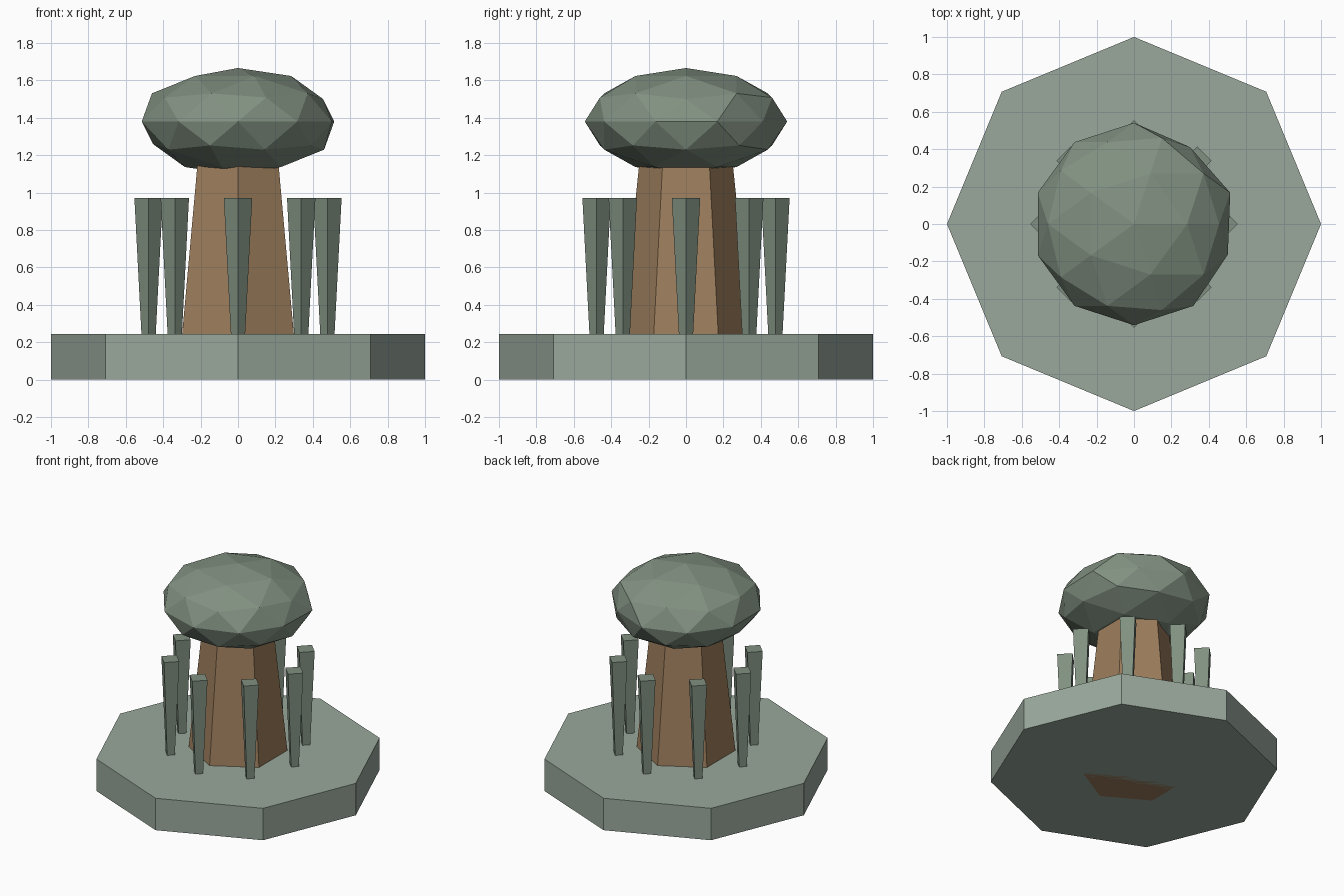
import bpy
from math import pi, cos, sin
from mathutils import Vector

if "Cube" in bpy.data.objects:
    bpy.data.objects.remove(bpy.data.objects["Cube"])


def material(name, rgb):
    m = bpy.data.materials.new(name)
    m.diffuse_color = (*rgb, 1)
    m.use_nodes = True
    m.node_tree.nodes["Principled BSDF"].inputs["Base Color"].default_value = m.diffuse_color
    return m


stone = material("pale_green", (0.32, 0.39, 0.33))
leaf = material("leaf_green", (0.22, 0.28, 0.22))
bark = material("bark_brown", (0.34, 0.21, 0.11))


def prism(name, sides, r_bottom, r_top, z0, z1, mat, x=0, y=0):
    bpy.ops.mesh.primitive_cone_add(vertices=sides, radius1=r_bottom, radius2=r_top,
                                    depth=z1 - z0, location=(x, y, (z0 + z1) / 2))
    ob = bpy.context.object
    ob.name = name
    ob.data.materials.append(mat)
    return ob


# Octagonal base and six-sided tapered trunk
prism("base", 8, 1.0, 1.0, 0, 0.245, stone)
prism("trunk", 6, 0.37, 0.24, 0, 1.25, bark)

# Ring of eight posts, widening upwards
for i in range(8):
    a = i * pi / 4
    prism(f"post_{i + 1}", 4, 0.036, 0.076, 0.2, 0.972, leaf, 0.478 * cos(a), 0.478 * sin(a))

# Flattened faceted crown with slightly uneven corners
bpy.ops.mesh.primitive_ico_sphere_add(subdivisions=2, radius=1, location=(0, 0, 1.38))
crown = bpy.context.object
crown.name = "crown"
crown.data.materials.append(leaf)
dents = [((0.894, 0, 0.447), 0.94), ((-0.894, 0, -0.447), 0.94),
         ((0.588, 0.809, 0), 0.94), ((0.951, -0.309, 0), 0.975)]
for v in crown.data.vertices:
    for d, s in dents:
        if (v.co - Vector(d)).length < 0.05:
            v.co *= s
            break
    v.co = (v.co.x * 0.541, v.co.y * 0.541, v.co.z * 0.286)
